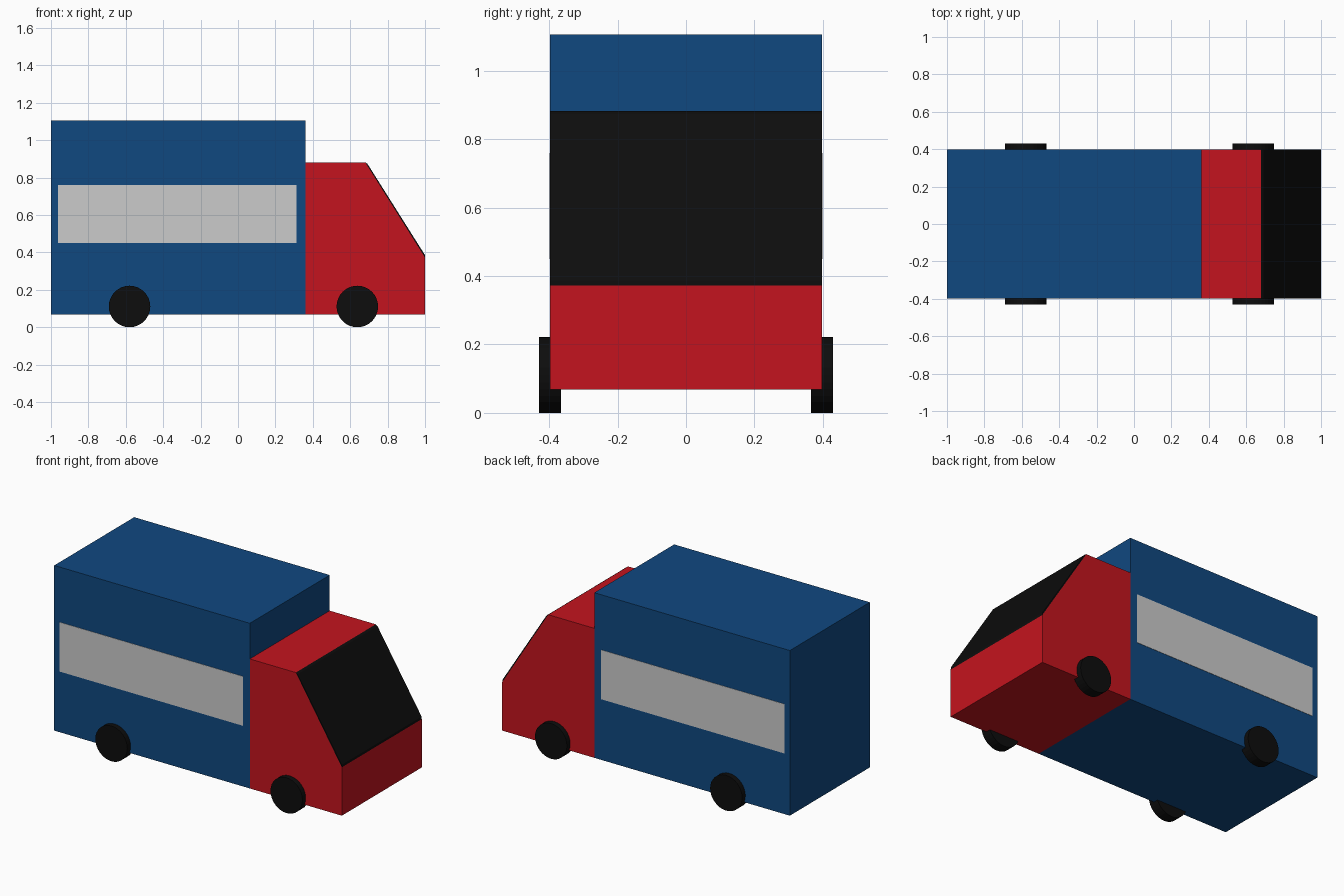
import bpy, bmesh, math
from mathutils import Matrix

if "Cube" in bpy.data.objects:
    bpy.data.objects.remove(bpy.data.objects["Cube"])


def material(name, r, g, b):
    m = bpy.data.materials.new(name)
    m.diffuse_color = (r, g, b, 1)
    m.use_nodes = True
    m.node_tree.nodes["Principled BSDF"].inputs["Base Color"].default_value = m.diffuse_color
    return m


BLUE = material("blue_paint", 0.005, 0.065, 0.216)
RED = material("red_paint", 0.55, 0.007, 0.013)
BLACK = material("black", 0.004, 0.004, 0.004)
HALF_WIDTH = 0.397


def add_object(name, bm, mat=None):
    bmesh.ops.recalc_face_normals(bm, faces=bm.faces)
    mesh = bpy.data.meshes.new(name)
    bm.to_mesh(mesh)
    bm.free()
    obj = bpy.data.objects.new(name, mesh)
    bpy.context.collection.objects.link(obj)
    if mat:
        mesh.materials.append(mat)
    return obj


def side_profile(name, points, y0, y1, mat=None):
    """Extrude an (x, z) side outline from y0 to y1."""
    bm = bmesh.new()
    face = bm.faces.new([bm.verts.new((x, y0, z)) for x, z in points])
    result = bmesh.ops.extrude_face_region(bm, geom=[face])
    verts = [v for v in result["geom"] if isinstance(v, bmesh.types.BMVert)]
    bmesh.ops.translate(bm, verts=verts, vec=(0, y1 - y0, 0))
    return add_object(name, bm, mat)


def rect(x0, x1, z0, z1):
    return [(x0, z0), (x1, z0), (x1, z1), (x0, z1)]


# Cargo box
side_profile("cargo_box", rect(-1, 0.36, 0.068, 1.106), -HALF_WIDTH, HALF_WIDTH, BLUE)

# Cab with sloped front
side_profile("cab", [(0.36, 0.068), (1, 0.068), (1, 0.372), (0.68, 0.882), (0.36, 0.882)],
             -HALF_WIDTH, HALF_WIDTH, RED)

# Windscreen: thin panel lying on the cab slope
side_profile("windscreen", [(1, 0.372), (0.999, 0.387), (0.692, 0.874), (0.68, 0.882)],
             -HALF_WIDTH, HALF_WIDTH, BLACK)

for label, side in (("right", -1), ("left", 1)):
    # Plain grey side panels, slightly proud of the box
    side_profile(label + "_side_panel", rect(-0.963, 0.313, 0.45, 0.76),
                 side * (HALF_WIDTH - 0.01), side * (HALF_WIDTH + 0.002))

    # Wheels
    for end, x in (("rear", -0.58), ("front", 0.638)):
        bm = bmesh.new()
        bmesh.ops.create_cone(bm, cap_ends=True, segments=32, radius1=0.111,
                              radius2=0.111, depth=0.064,
                              matrix=Matrix.Translation((x, side * 0.398, 0.111))
                              @ Matrix.Rotation(math.pi / 2, 4, "X"))
        add_object(f"{end}_{label}_wheel", bm, BLACK)
